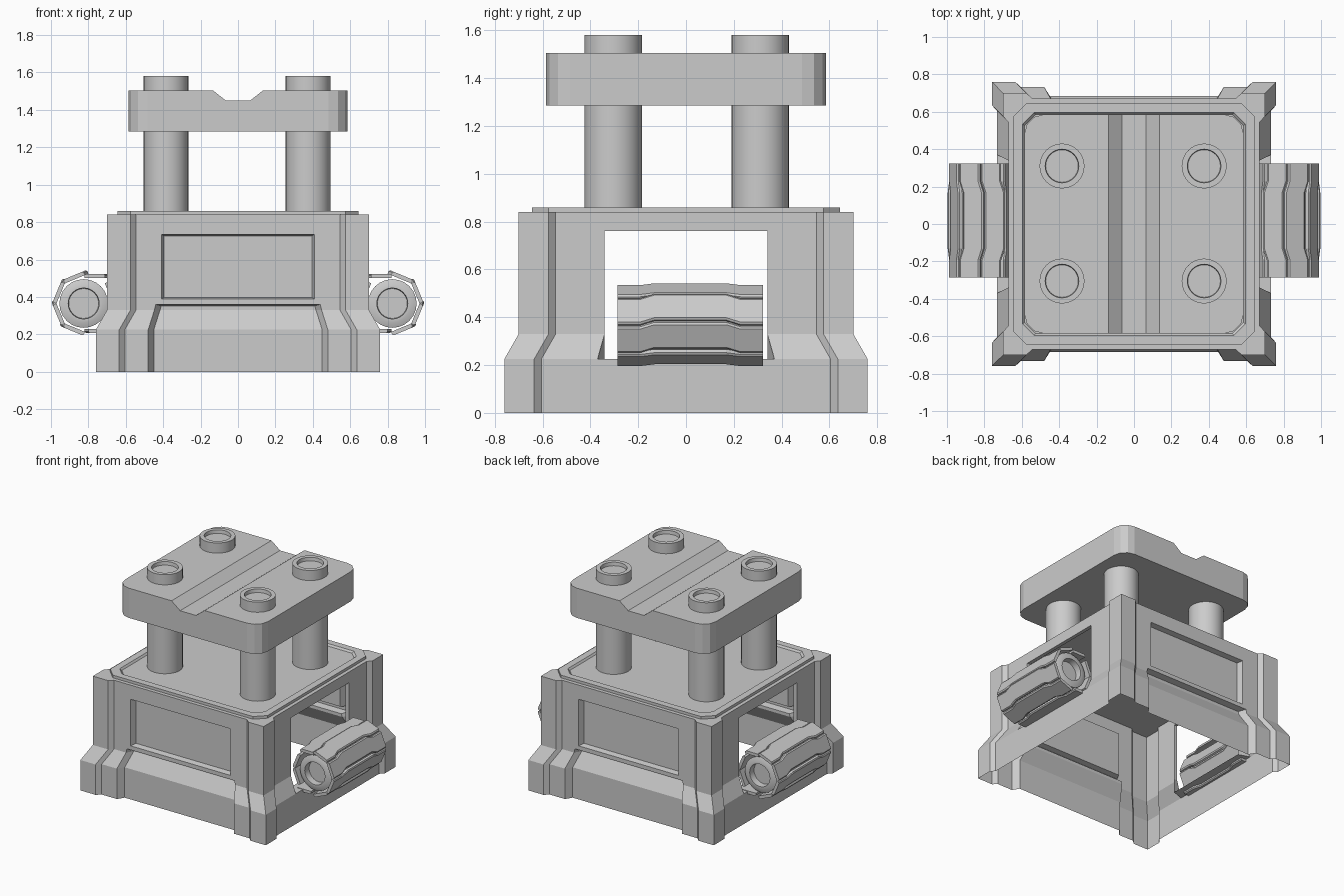
import bpy, bmesh, math
from mathutils import Matrix, Vector

if "Cube" in bpy.data.objects:
    bpy.data.objects.remove(bpy.data.objects["Cube"])

grey = bpy.data.materials.new("grey")
grey.diffuse_color = (0.6, 0.6, 0.6, 1)
grey.use_nodes = True
grey.node_tree.nodes["Principled BSDF"].inputs["Base Color"].default_value = grey.diffuse_color


def finish(name, bm, smooth=False):
    bmesh.ops.remove_doubles(bm, verts=bm.verts, dist=0.0005)
    bmesh.ops.recalc_face_normals(bm, faces=bm.faces)
    me = bpy.data.meshes.new(name)
    bm.to_mesh(me)
    bm.free()
    me.materials.append(grey)
    ob = bpy.data.objects.new(name, me)
    bpy.context.collection.objects.link(ob)
    if smooth:
        bpy.ops.object.select_all(action='DESELECT')
        ob.select_set(True)
        bpy.context.view_layer.objects.active = ob
        bpy.ops.object.shade_smooth_by_angle(angle=math.radians(35))
    return ob


def face(bm, pts):
    bm.faces.new([bm.verts.new(p) for p in pts])


def loft(bm, loops, caps=True):
    """Skin closed loops of equal length, capping both ends."""
    rings = [[bm.verts.new(p) for p in lp] for lp in loops]
    for a, b in zip(rings, rings[1:]):
        for i in range(len(a)):
            j = (i + 1) % len(a)
            bm.faces.new((a[i], a[j], b[j], b[i]))
    if caps:
        bm.faces.new(rings[0])
        bm.faces.new(rings[-1])


def circle(r, z, n=32):
    return [(r * math.cos(2 * math.pi * i / n), r * math.sin(2 * math.pi * i / n), z)
            for i in range(n)]


def octagon(h, c, z):
    return [(h, -h + c, z), (h, h - c, z), (h - c, h, z), (-h + c, h, z),
            (-h, h - c, z), (-h, -h + c, z), (-h + c, -h, z), (h - c, -h, z)]


# --- body shell: open underneath, flared foot, corner posts ---
def flare(z):
    return 0.06 * min(1, max(0, (0.33 - z) / 0.105))


bm = bmesh.new()


def wall(angle, opening):
    rot = Matrix.Rotation(angle, 3, 'Z')
    put = lambda pts: face(bm, [rot @ Vector((u, -d, z)) for u, d, z in pts])
    mir = lambda p: (-p[0], p[1], p[2])

    def strip(a, b):
        for i in range(len(a) - 1):
            q = [a[i], a[i + 1], b[i + 1], b[i]]
            put(q)
            put([mir(p) for p in q])

    def bridge(a, b):
        put([a, b, mir(b), mir(a)])

    D = lambda z: 0.70 + flare(z)
    W = lambda z: D(z) - 0.028
    zs = [0, .225, .33, .76, .84] if opening else [0, .225, .33, .36, .39, .735, .84]
    us = [.37, .37, .34, .34, .34] if opening else [.48, .48, .447, .44, .41, .41, .41]
    corner = [(D(z), D(z), z) for z in zs]
    post = [(.575 + flare(z), D(z), z) for z in zs]
    groove = [(.545 + flare(z), W(z), z) for z in zs]
    edge = [(u, W(z), z) for u, z in zip(us, zs)]
    strip(corner, post)
    strip(post, groove)
    strip(groove, edge)
    if opening:
        # side opening for the rollers
        bridge(edge[0], edge[1])
        bridge(edge[3], edge[4])
        inner = [(.34, .645, z) for z in zs[1:4]]
        strip(edge[1:4], inner)
        bridge(edge[1], inner[0])
        bridge(edge[3], inner[2])
    else:
        # sunken lower panel
        low = [(u - .03, W(z) - .048, z) for u, z in zip(us[:4], [0, .225, .33, .352])]
        strip(edge[:4], low)
        for a, b in zip(low, low[1:]):
            bridge(a, b)
        bridge(edge[3], low[3])
        # sunken upper window panel
        bridge(edge[3], edge[4])
        bridge(edge[5], edge[6])
        back = [(.395, W(.5) - .04, z) for z in (.398, .727)]
        strip(edge[4:6], back)
        bridge(edge[4], back[0])
        bridge(edge[5], back[1])
        bridge(back[0], back[1])


for k in range(4):
    wall(k * math.pi / 2, k % 2 == 1)
# top cap follows the post and groove outline
cap = []
for k in range(4):
    r = Matrix.Rotation(k * math.pi / 2, 3, 'Z')
    cap += [r @ Vector((u, -d, .84)) for u, d in
            ((-.7, .7), (-.575, .7), (-.545, .672), (.545, .672), (.575, .7))]
face(bm, cap)
finish("body_shell", bm)

# --- deck with a raised rim ---
bm = bmesh.new()
loft(bm, [octagon(.645, .07, .84), octagon(.645, .07, .86),
          octagon(.595, .06, .86), octagon(.585, .06, .846)])
finish("deck_rim", bm)

# --- four pillars with hollow tops ---
for i, (x, y) in enumerate([(-.385, -.305), (.375, -.305), (-.385, .31), (.375, .31)]):
    bm = bmesh.new()
    loft(bm, [circle(.12, .842), circle(.12, 1.58), circle(.09, 1.58), circle(.087, 1.555)])
    finish(f"pillar_{i + 1}", bm, True).location = (x, y, 0)

# --- upper plate: grooved profile with rounded vertical corners ---
prof = [(-.585, 1.285), (.585, 1.285), (.585, 1.505), (.135, 1.505),
        (.065, 1.45), (-.065, 1.45), (-.135, 1.505), (-.585, 1.505)]
bm = bmesh.new()
loft(bm, [[(x, y, z) for x, z in prof] for y in (-.585, .585)])
corners = [e for e in bm.edges
           if abs(e.verts[0].co.z - e.verts[1].co.z) > .2
           and all(abs(v.co.x) > .58 for v in e.verts)]
bmesh.ops.bevel(bm, geom=corners, offset=.1, segments=3, profile=.5, affect='EDGES')
finish("upper_plate", bm)


# --- armoured rollers on both sides ---
def tread(bm, side, cx, cz, ang, apothem, length):
    """Bent plate whose middle part is shifted along the direction of travel."""
    ys = [(-.305, 0), (-.21, 0), (-.15, .02), (.15, .02), (.21, 0), (.305, 0)]
    n = Vector((math.cos(ang), 0, math.sin(ang)))
    t = Vector((-math.sin(ang), 0, math.cos(ang)))
    h = length / 2
    loops = []
    for r, cut in ((apothem - .022, 0), (apothem - .007, 0), (apothem, .008)):
        out = [(y, s - h + cut) for y, s in ys] + [(y, s + h - cut) for y, s in reversed(ys)]
        lp = []
        for y, s in out:
            p = Vector((cx, y + .018, cz)) + n * r + t * s
            lp.append((p.x * side, p.y, p.z))
        loops.append(lp)
    loft(bm, loops)


for side, label in ((1, "right"), (-1, "left")):
    bm = bmesh.new()
    for a in (-67.5, -22.5, 22.5, 67.5, 157.5, 202.5):
        tread(bm, side, .819, .365, math.radians(a), .162, .118)
    for a, x in ((90, .765), (-90, .745)):
        tread(bm, side, x, .365, math.radians(a), .158, .11)
    finish(label + "_roller_treads", bm)
    # drum with a recessed bore at each end
    bm = bmesh.new()
    loft(bm, [circle(.08, -.25, 24), circle(.083, -.297, 24), circle(.1, -.297, 24),
              circle(.13, -.285, 24), circle(.13, .285, 24), circle(.1, .297, 24),
              circle(.083, .297, 24), circle(.08, .25, 24)])
    drum = finish(label + "_roller_drum", bm, True)
    drum.rotation_euler = (math.pi / 2, 0, 0)
    drum.location = (side * .825, .018, .365)
